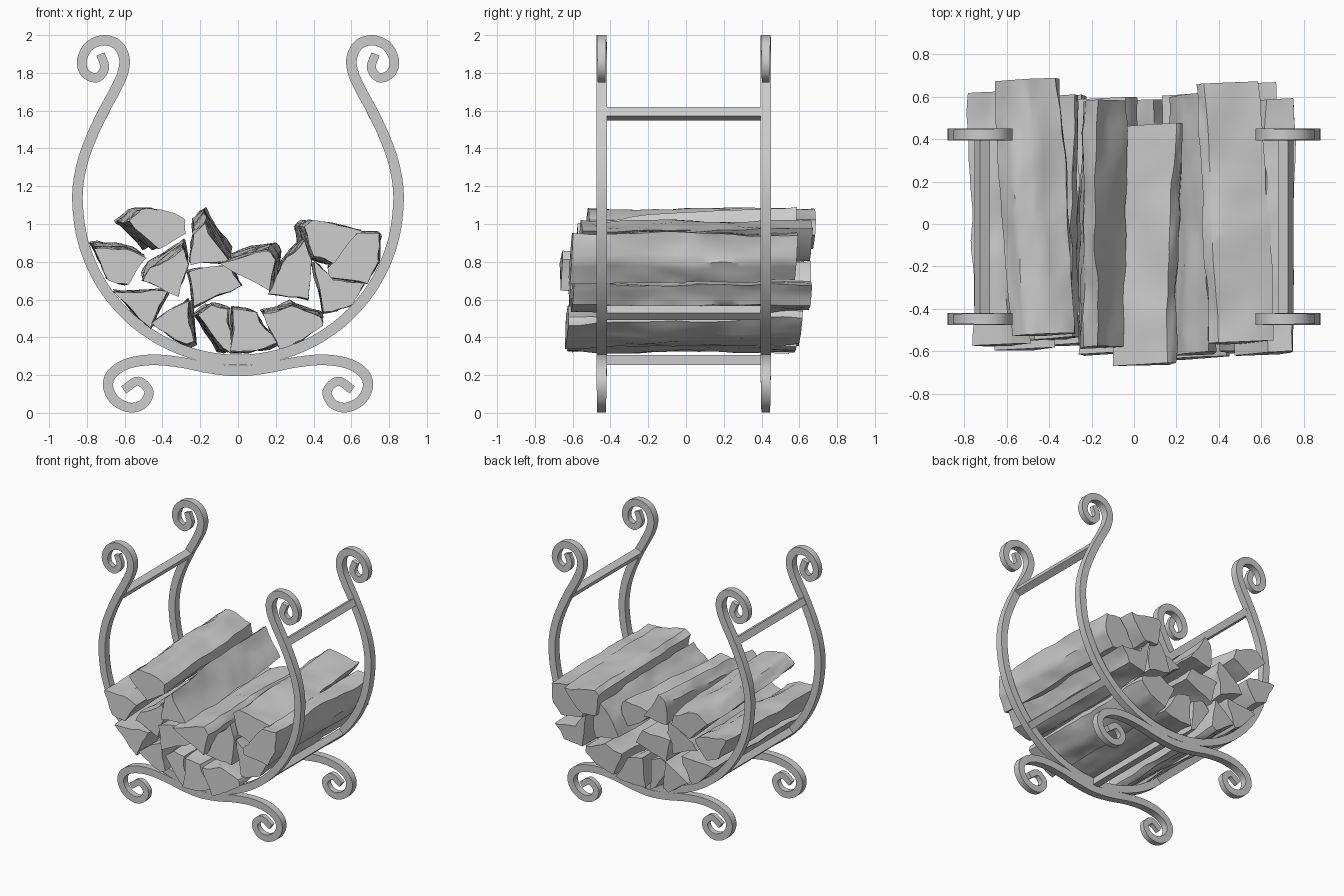
import bpy
import bmesh
import math
from mathutils import Vector, noise

default_cube = bpy.data.objects.get("Cube")
if default_cube:
    bpy.data.objects.remove(default_cube, do_unlink=True)

# One plain grey for everything
grey = bpy.data.materials.new("plain_grey")
grey.use_nodes = True
colour = (0.6, 0.6, 0.6, 1)
grey.diffuse_color = colour
grey.node_tree.nodes["Principled BSDF"].inputs["Base Color"].default_value = colour

FRONT_Y, BACK_Y = -0.447, 0.422
BAR = 0.056


def finish(bm, name, angle):
    """Turn a bmesh into a smooth-shaded object with sharp edges kept."""
    bmesh.ops.recalc_face_normals(bm, faces=bm.faces)
    mesh = bpy.data.meshes.new(name)
    bm.to_mesh(mesh)
    bm.free()
    mesh.materials.append(grey)
    mesh.shade_smooth()
    mesh.set_sharp_from_angle(angle=math.radians(angle))
    obj = bpy.data.objects.new(name, mesh)
    bpy.context.collection.objects.link(obj)


def loft(rings, name, angle):
    """Skin a list of equal closed rings and cap both ends."""
    bm = bmesh.new()
    loops = [[bm.verts.new(p) for p in ring] for ring in rings]
    count = len(loops[0])
    for a, b in zip(loops, loops[1:]):
        for i in range(count):
            j = (i + 1) % count
            bm.faces.new((a[i], a[j], b[j], b[i]))
    bm.faces.new(loops[0])
    bm.faces.new(loops[-1])
    finish(bm, name, angle)


def smooth_path(points, steps=6):
    """Catmull-Rom curve through the given points."""
    p = [Vector(q) for q in points]
    p = [2 * p[0] - p[1]] + p + [2 * p[-1] - p[-2]]
    out = []
    for a, b, c, d in zip(p, p[1:], p[2:], p[3:]):
        for s in range(steps):
            t = s / steps
            out.append(0.5 * (2 * b + (c - a) * t + (2 * a - 5 * b + 4 * c - d) * t ** 2
                              + (3 * b - a - 3 * c + d) * t ** 3))
    return out + [p[-2]]


def scroll_bar(name, half, y):
    """Bar bent along a half path and its mirror image, thinning at the scroll tips."""
    path = smooth_path([(-x, z) for x, z in reversed(half[1:])] + half)
    last = len(path) - 1
    rings = []
    for i, p in enumerate(path):
        taper = min(1, 0.6 + 0.4 * min(i, last - i) / 45)
        tangent = (path[min(i + 1, last)] - path[max(i - 1, 0)]).normalized()
        side = Vector((-tangent.y, tangent.x)) * BAR / 2 * (0.55 + 0.45 * taper)
        a, b = p + side, p - side
        lo, hi = y - BAR / 2 * taper, y + BAR / 2 * taper
        rings.append([(a.x, lo, a.y), (b.x, lo, b.y), (b.x, hi, b.y), (a.x, hi, a.y)])
    loft(rings, name, 40)


# Hoops: a round cradle, leaning arms and a scroll on each tip
RADIUS, CENTRE_Z = 0.85, 1.13
hoop = [(RADIUS * math.sin(math.radians(a)), CENTRE_Z - RADIUS * math.cos(math.radians(a)))
        for a in range(0, 91, 15)]
hoop += [(0.83, 1.3), (0.78, 1.45), (0.715, 1.59), (0.65, 1.71), (0.61, 1.8)]
hoop += [(0.602, 1.88), (0.64, 1.95), (0.715, 1.973), (0.79, 1.94), (0.827, 1.865),
         (0.81, 1.8), (0.75, 1.774), (0.706, 1.825), (0.728, 1.9)]

# Feet: a shallow arch ending in a scroll on each side
foot = [(0, 0.222), (0.15, 0.237), (0.3, 0.267), (0.45, 0.281), (0.58, 0.262), (0.665, 0.21),
        (0.688, 0.14), (0.65, 0.065), (0.57, 0.028), (0.5, 0.05), (0.472, 0.115),
        (0.53, 0.168), (0.605, 0.122)]

for label, y in (("front", FRONT_Y), ("back", BACK_Y)):
    scroll_bar(label + "_hoop", hoop, y)
    scroll_bar(label + "_foot", foot, y)


# Cross rails joining the two hoops
def rail(name, x, z, tilt):
    half = BAR * 0.47
    c, s = math.cos(tilt), math.sin(tilt)
    square = ((-half, -half), (half, -half), (half, half), (-half, half))
    loft([[(x + u * c - v * s, y, z + u * s + v * c) for u, v in square]
          for y in (FRONT_Y, BACK_Y)], name, 30)


rail("bottom_rail", 0, CENTRE_Z - RADIUS, 0)
for side, sign in (("left", 1), ("right", -1)):
    rail(side + "_lower_rail", sign * 0.6, 0.53, sign * math.radians(45))
    rail(side + "_upper_rail", sign * 0.715, 1.583, sign * math.radians(28))


# Split logs: a rough wedge drawn in hundredths, run from front to back
def split_log(name, front, back, corners, drift=0, rise=0):
    outline = []
    for (x, z), (nx, nz) in zip(corners, corners[1:] + corners[:1]):
        for k in range(4):
            t = k / 4
            outline.append((x + (nx - x) * t, z + (nz - z) * t))
    cx = sum(x for x, z in outline) / len(outline)
    cz = sum(z for x, z in outline) / len(outline)
    rings, count = [], 24
    for r in range(count + 1):
        t = r / count
        ring = []
        for x, z in outline:
            px, pz = (x + drift * t) / 100, (z + rise * t) / 100
            # sloping sawn ends
            slope = (x - cx) * 0.0005 + (z - cz) * 0.0005
            y = front + (back - front) * t + slope
            wobble = noise.noise_vector(Vector((px * 7, y * 3 + cx, pz * 7)))
            grain = noise.noise_vector(Vector((px * 20, y * 8, pz * 20 + cz)))
            shift = wobble * 0.02 + grain * 0.009
            ring.append((px + shift.x, y, pz + shift.z))
        rings.append(ring)
    loft(rings, name, 38)


# Bottom layer
split_log("log_bottom_a", -0.59, 0.58, [(-65, 64), (-37, 65), (-39, 60), (-46, 46), (-53, 51)])
split_log("log_bottom_b", -0.57, 0.6, [(-46, 47), (-27, 60), (-24, 38), (-28, 36)], drift=2)
split_log("log_bottom_c", -0.6, 0.55, [(-21, 52), (-14, 57), (-5, 55), (-4, 32), (-8, 33)], drift=-3)
split_log("log_bottom_d", -0.62, 0.58, [(-3, 56), (9, 53), (20, 36), (5, 32), (-4, 32)])
split_log("log_bottom_e", -0.63, 0.61,
          [(13, 53), (28, 56), (43, 51), (44, 47), (35, 38), (21, 34)], rise=3)
# Middle layer
split_log("log_middle_a", -0.57, 0.62,
          [(-76, 87), (-60, 87), (-49, 82), (-59, 67), (-69, 71)], drift=-2, rise=3)
split_log("log_middle_b", -0.54, 0.6,
          [(-51, 69), (-47, 76), (-29, 87), (-27, 78), (-31, 62)], rise=5)
split_log("log_middle_c", -0.61, 0.59, [(-26, 75), (-5, 77), (2, 68), (-23, 57)])
split_log("log_middle_d", -0.61, 0.61,
          [(17, 64), (24, 78), (35, 91), (39, 82), (37, 60)], drift=-1, rise=3)
split_log("log_middle_e", -0.6, 0.66, [(40, 80), (50, 70), (66, 68), (60, 57), (45, 53)])
split_log("log_middle_f", -0.61, 0.58, [(48, 78), (62, 95), (75, 95), (74, 80), (68, 69), (50, 72)])
# Top layer
split_log("log_top_a", -0.52, 0.68,
          [(-58, 101), (-51, 107), (-41, 108), (-28, 103), (-28, 95), (-42, 87)], drift=-8)
split_log("log_top_b", -0.58, 0.58,
          [(-25, 78), (-24, 95), (-18, 101), (-5, 79)], drift=1, rise=9)
split_log("log_top_c", -0.66, 0.47, [(-9, 79), (15, 86), (19, 81), (17, 64)], drift=4, rise=5)
split_log("log_top_d", -0.56, 0.66, [(36, 99), (40, 102), (66, 97), (51, 79), (40, 82)], drift=-7)
